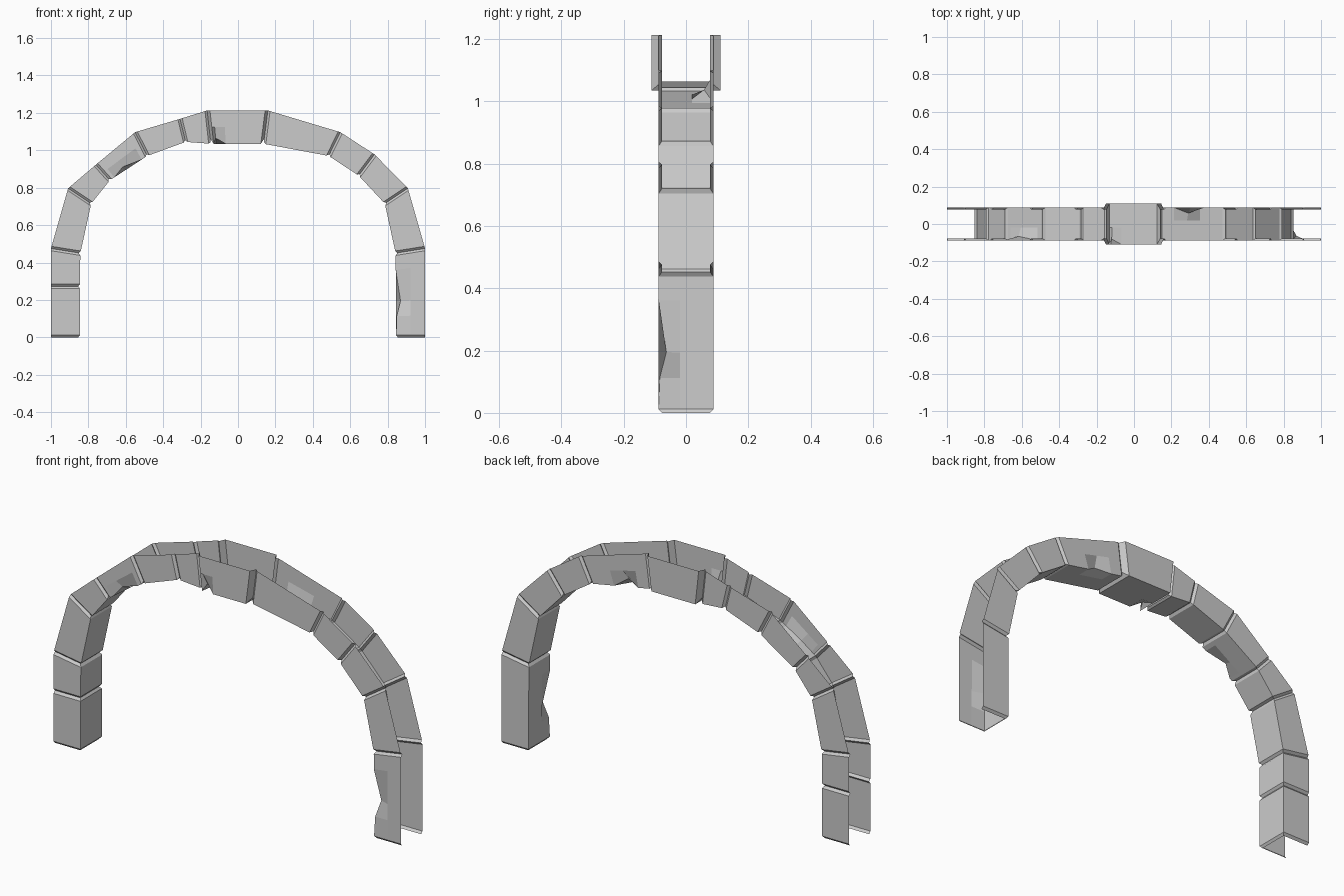
import bpy, bmesh
from mathutils import Vector

if "Cube" in bpy.data.objects:
    bpy.data.objects.remove(bpy.data.objects["Cube"])

HALF = 0.088      # half depth of ordinary stones
KEY_HALF = 0.11   # half depth of the keystone

# joints along the arch: outer x, z, inner x, z
JOINTS = [
    (-1, 0, -.845, 0), (-1, .273, -.845, .273), (-1, .475, -.843, .45),
    (-.908, .797, -.785, .715), (-.76, .923, -.685, .84),
    (-.55, 1.097, -.485, .97), (-.31, 1.168, -.28, 1.045),
    (-.165, 1.213, -.145, 1.035), (.16, 1.213, .137, 1.035),
    (.547, 1.097, .485, .97), (.73, .978, .645, .865),
    (.908, .797, .785, .715), (1, .475, .843, .45), (1, 0, .845, 0)]
KEY = 7

# chipped inner corners: stone index -> (position along stone, front cut, back cut)
CHIPS = {
    4: [(.12, .0, 0), (.4, .022, 0), (.85, 0, 0)],
    7: [(.1, .03, 0), (.28, 0, 0)],
    8: [(.22, 0, 0), (.42, 0, .03), (.62, 0, 0)],
    12: [(.2, 0, 0), (.57, .025, 0), (.75, .004, 0)],
}


def stone(name, start, end, half, cham, depth, rise, chips):
    """Open-backed stone: front, inner and back faces with chamfered ends."""
    o0, i0 = Vector((start[0], 0, start[1])), Vector((start[2], 0, start[3]))
    o1, i1 = Vector((end[0], 0, end[1])), Vector((end[2], 0, end[3]))
    lo, li = (o1 - o0).length, (i1 - i0).length

    # stations: outer t, inner t, side inset, inner inset, front chip, back chip
    st = [(0, 0, depth, rise, 0, 0), (cham / lo, cham / li, 0, 0, 0, 0)]
    st += [(t, t, 0, 0, f, b) for t, f, b in chips]
    st += [(1 - cham / lo, 1 - cham / li, 0, 0, 0, 0), (1, 1, depth, rise, 0, 0)]

    bm = bmesh.new()
    rows = []
    for to, ti, dy, dr, front, back in st:
        o, i = o0.lerp(o1, to), i0.lerp(i1, ti)
        out = (o - i).normalized()
        i = i + out * dr
        w = half - dy
        m = o.lerp(i, .5)
        section = [(o, -w), (m, -w), (i + out * front, -w + front), (i, -.02),
                   (i, .02), (i + out * back, w - back), (m, w), (o, w)]
        rows.append([bm.verts.new(p + Vector((0, y, 0))) for p, y in section])
    for a, b in zip(rows, rows[1:]):
        for k in range(len(a) - 1):
            bm.faces.new((a[k], a[k + 1], b[k + 1], b[k]))
    bmesh.ops.dissolve_limit(bm, angle_limit=.002, verts=bm.verts, edges=bm.edges)
    mesh = bpy.data.meshes.new(name)
    bm.to_mesh(mesh)
    bm.free()
    bpy.context.collection.objects.link(bpy.data.objects.new(name, mesh))


# arch stones from the left foot to the right foot
for n, (a, b) in enumerate(zip(JOINTS, JOINTS[1:])):
    chips = CHIPS.get(n, [])
    if n == KEY:
        stone("keystone", a, b, KEY_HALF, .015, .033, .028, chips)
    else:
        side = "left" if n < KEY else "right"
        stone(f"{side}_arch_stone_{n}", a, b, HALF, .012, .011, .009, chips)
